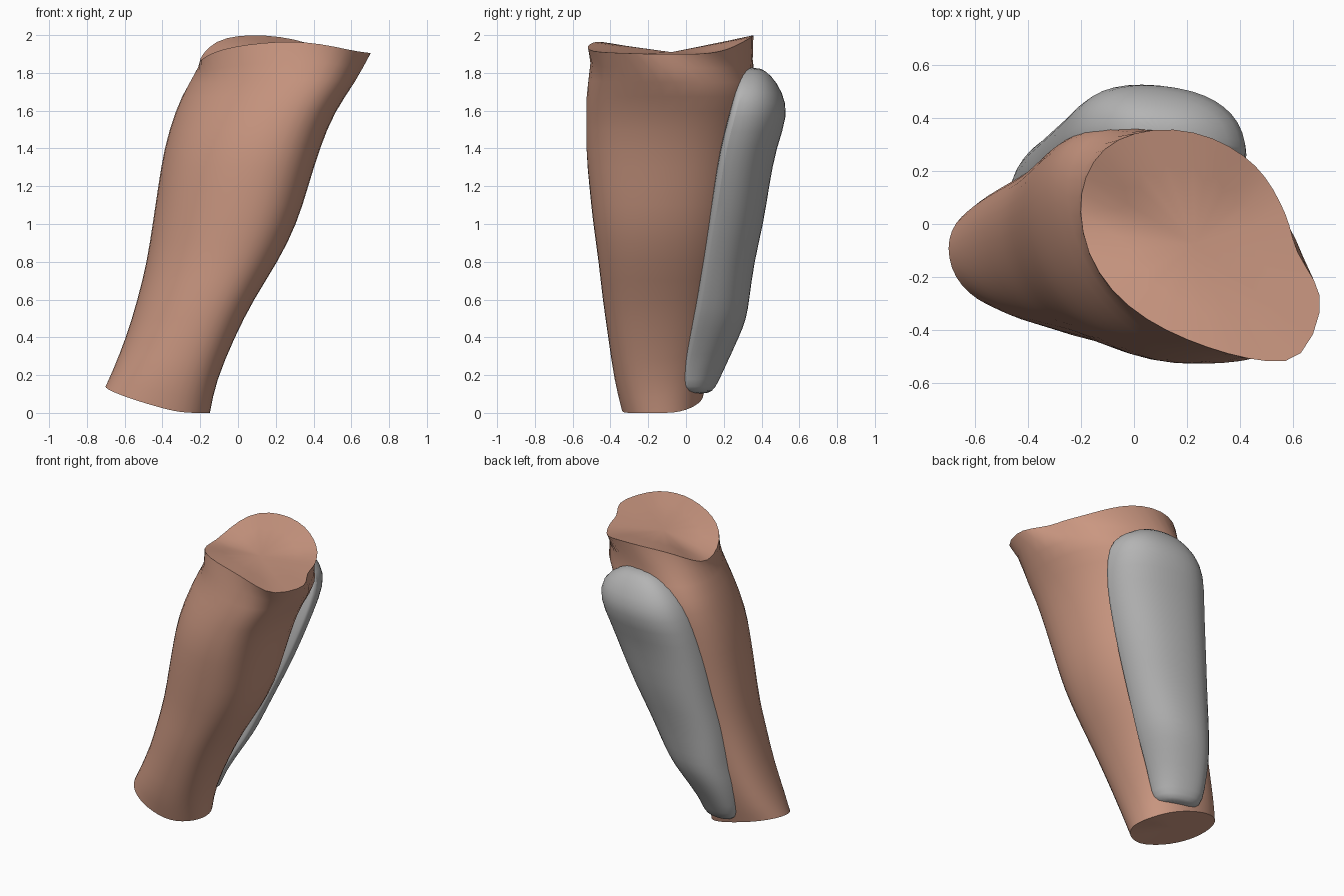
import bpy, bmesh
from math import sin, cos, pi, radians, copysign

cube = bpy.data.objects.get("Cube")
if cube:
    bpy.data.objects.remove(cube, do_unlink=True)


def make_material(name, color):
    mat = bpy.data.materials.new(name)
    mat.use_nodes = True
    mat.diffuse_color = color
    bsdf = mat.node_tree.nodes["Principled BSDF"]
    bsdf.inputs["Base Color"].default_value = color
    bsdf.inputs["Roughness"].default_value = 0.8
    return mat


def loft(name, rings, mat, cap_centres=None):
    """Skin a stack of closed rings; fan caps get a creased rim."""
    bm = bmesh.new()
    crease = bm.edges.layers.float.new("crease_edge")
    loops = [[bm.verts.new(p) for p in ring] for ring in rings]
    n = len(loops[0])
    for low, high in zip(loops, loops[1:]):
        for i in range(n):
            j = (i + 1) % n
            bm.faces.new((low[i], low[j], high[j], high[i]))
    if cap_centres:
        for loop, centre in zip((loops[0], loops[-1]), cap_centres):
            mid = bm.verts.new(centre)
            for i in range(n):
                bm.faces.new((loop[i], loop[(i + 1) % n], mid))
                bm.edges.get((loop[i], loop[(i + 1) % n]))[crease] = 1
    else:
        bm.faces.new(loops[0])
        bm.faces.new(loops[-1])
    bmesh.ops.recalc_face_normals(bm, faces=bm.faces)
    mesh = bpy.data.meshes.new(name)
    bm.to_mesh(mesh)
    bm.free()
    obj = bpy.data.objects.new(name, mesh)
    bpy.context.collection.objects.link(obj)
    mesh.materials.append(mat)
    bpy.ops.object.select_all(action="DESELECT")
    obj.select_set(True)
    bpy.context.view_layer.objects.active = obj
    bpy.ops.object.shade_smooth_by_angle(angle=radians(50))
    sub = obj.modifiers.new("Smooth", "SUBSURF")
    sub.levels = sub.render_levels = 1


def soften(value, power):
    """Signed power, turning an ellipse into a fuller, squarer oval."""
    return copysign(abs(value) ** power, value)


skin = make_material("warm skin", (0.59, 0.308, 0.218, 1))
grey = make_material("pad grey", (0.455, 0.455, 0.455, 1))

# Limb: height, x range, y range, skew in degrees, end tilt
limb_rows = [
    (.062, -.70, -.15, -.34, .09, 8, 1),
    (.2, -.66, -.12, -.38, .12, 14, .4),
    (.4, -.59, -.02, -.41, .16, 19, 0),
    (.6, -.53, .08, -.44, .2, 19, 0),
    (.8, -.48, .21, -.46, .24, 19, 0),
    (1, -.45, .31, -.49, .28, 19, 0),
    (1.2, -.42, .37, -.51, .31, 20, 0),
    (1.4, -.39, .43, -.53, .34, 22, 0),
    (1.6, -.33, .51, -.525, .37, 26, 0),
    (1.75, -.26, .62, -.525, .38, 28, 0),
]

# Top rim of the limb, a saddle-shaped outline
rim = [
    (.72, -.32, 1.905), (.69, -.215, 1.9), (.61, -.11, 1.9), (.59, 0, 1.9),
    (.555, .08, 1.9), (.5, .18, 1.91), (.42, .26, 1.94), (.3, .33, 1.98),
    (.15, .365, 2), (0, .35, 2), (-.12, .29, 1.97), (-.19, .18, 1.9),
    (-.21, .05, 1.85), (-.18, -.11, 1.885), (-.09, -.255, 1.925),
    (.045, -.365, 1.95), (.2, -.44, 1.965), (.36, -.495, 1.965),
    (.51, -.525, 1.94), (.64, -.52, 1.91),
]


def limb_ring(z, x0, x1, y0, y1, skew, tilt):
    ring = []
    for i in range(len(rim)):
        a = 2 * pi * i / len(rim)
        # The back outer side is fuller, so it is skewed less
        turn = radians(skew) * (1 - .6 * max(0, cos(a - pi / 4)))
        u, v = soften(cos(a), .94), soften(sin(a - turn), .94)
        x = (x0 + x1) / 2 + (x1 - x0) * .51 * u
        y = (y0 + y1) / 2 + (y1 - y0) * .51 * v
        slope = tilt * (.13 * (y + .12) - .27 * (x + .43))
        ring.append((x, y, max(0, z + slope)))
    return ring


loft("limb", [limb_ring(*row) for row in limb_rows] + [rim], skin,
     cap_centres=((-.43, -.12, .062), (.22, -.08, 1.905)))

# Back pad: height, right edge x y, left edge x y, outermost y
pad_rows = [
    (.1, -.40, .05, -.22, .03, .12),
    (.13, -.47, .07, -.16, 0, .15),
    (.22, -.48, .08, -.14, 0, .19),
    (.4, -.47, .11, -.04, .04, .28),
    (.5, -.45, .12, .02, .06, .32),
    (.6, -.44, .14, .07, .08, .335),
    (.8, -.41, .17, .16, .11, .36),
    (1, -.37, .2, .25, .14, .41),
    (1.2, -.34, .23, .33, .17, .44),
    (1.4, -.3, .27, .4, .2, .475),
    (1.58, -.25, .31, .44, .25, .545),
    (1.7, -.18, .34, .42, .28, .51),
    (1.79, -.07, .35, .3, .31, .45),
    (1.83, .03, .35, .18, .33, .39),
]


def pad_ring(z, xa, ya, xb, yb, peak, sides=20):
    ring = []
    for i in range(sides):
        a = 2 * pi * i / sides
        u, v = soften(cos(a), .85), soften(sin(a), .85)
        base = (ya + yb) / 2 + (yb - ya) / 2 * u
        depth = peak - (ya + yb) / 2 if v > 0 else .04
        ring.append(((xa + xb) / 2 + (xb - xa) / 2 * u, base + depth * v, z))
    return ring


loft("back_pad", [pad_ring(*row) for row in pad_rows], grey)
